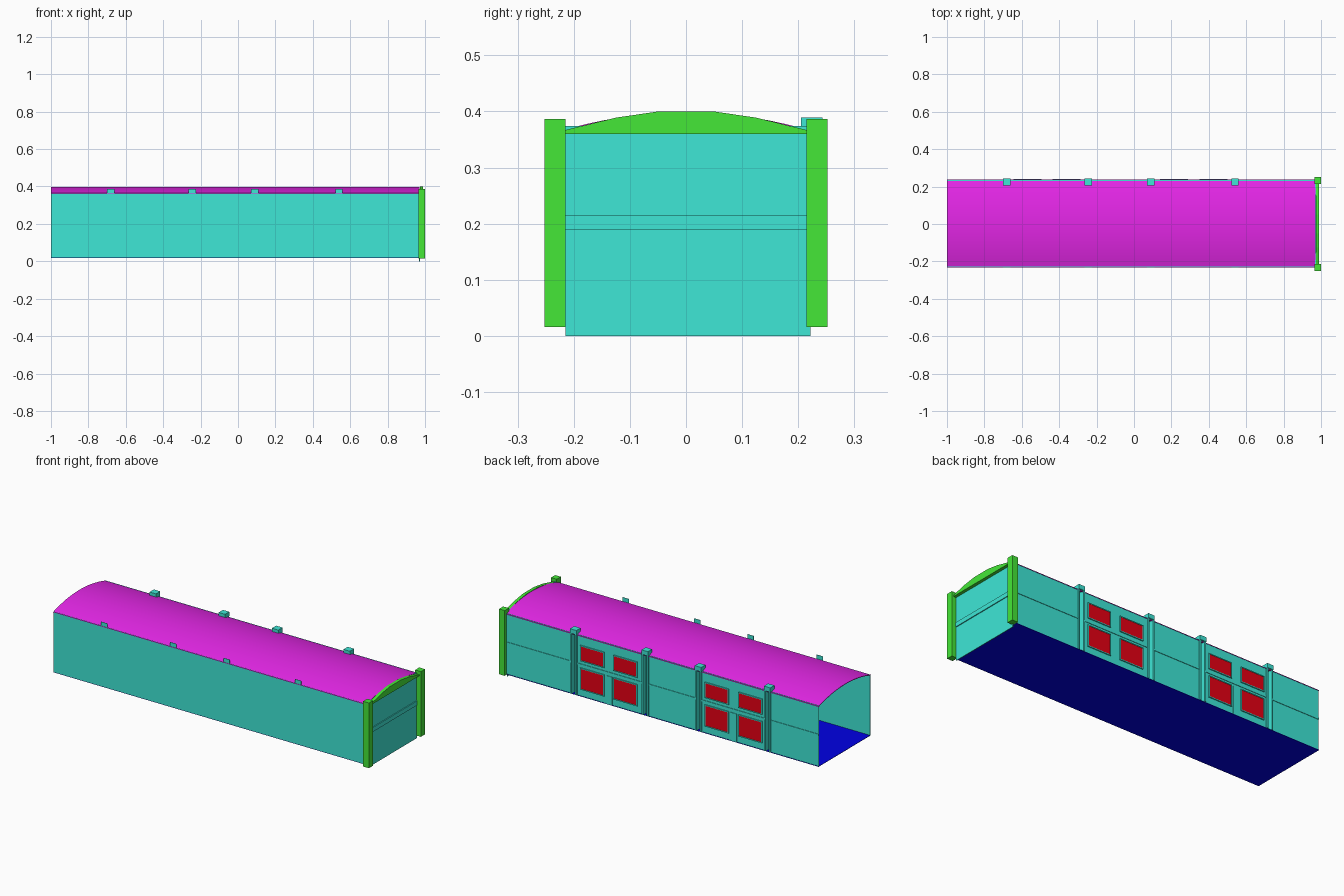
import bpy
import bmesh

cube = bpy.data.objects.get("Cube")
if cube:
    bpy.data.objects.remove(cube, do_unlink=True)


def material(name, rgb):
    mat = bpy.data.materials.new(name)
    mat.use_nodes = True
    mat.diffuse_color = (*rgb, 1)
    mat.node_tree.nodes["Principled BSDF"].inputs["Base Color"].default_value = (*rgb, 1)
    return mat


TEAL = material("teal wall", (0.05, 0.82, 0.69))
MAGENTA = material("magenta roof", (0.78, 0.02, 0.80))
GREEN = material("green trim", (0.06, 0.82, 0.04))
RED = material("red window", (0.95, 0.0, 0.008))
BLUE = material("blue floor", (0.0, 0.0, 0.78))


def finish(name, bm, mat):
    bmesh.ops.recalc_face_normals(bm, faces=bm.faces)
    mesh = bpy.data.meshes.new(name)
    bm.to_mesh(mesh)
    bm.free()
    mesh.materials.append(mat)
    obj = bpy.data.objects.new(name, mesh)
    bpy.context.collection.objects.link(obj)
    return obj


def box(name, mat, x, y, z):
    """Box from (min, max) ranges on each axis."""
    bm = bmesh.new()
    bmesh.ops.create_cube(bm, size=1)
    for v in bm.verts:
        v.co = [r[0] if c < 0 else r[1] for c, r in zip(v.co, (x, y, z))]
    return finish(name, bm, mat)


def extrude_profile(name, mat, points, x):
    """Closed outline in the y-z plane, extruded along x."""
    bm = bmesh.new()
    face = bm.faces.new([bm.verts.new((x[0], y, z)) for y, z in points])
    new = bmesh.ops.extrude_face_region(bm, geom=[face])["geom"]
    for v in new:
        if isinstance(v, bmesh.types.BMVert):
            v.co.x = x[1]
    return finish(name, bm, mat)


FRONT, BACK, END = -0.23, 0.234, 0.968
BASE, EAVES = 0.02, 0.364
PILASTERS = [-0.68, -0.245, 0.09, 0.54]
HALF = 0.02

# Shell: floor, plain front wall, end wall with string course
box("floor", BLUE, (-1, END), (FRONT, BACK + 0.003), (BASE - 0.002, BASE))
box("front_wall", TEAL, (-1, END), (FRONT, FRONT + 0.003), (BASE, EAVES))
box("end_wall", TEAL, (END, END + 0.004), (-0.215, 0.222), (0, 0.374))
box("end_string_course", TEAL, (END, END + 0.009), (-0.215, 0.215), (0.19, 0.215))

# Back wall in lengths between the pilasters, each with a string course
edges = [-1] + [p + s * HALF for p in PILASTERS for s in (-1, 1)] + [END]
for i, span in enumerate(zip(edges[::2], edges[1::2])):
    box(f"back_wall_{i}", TEAL, span, (BACK - 0.003, BACK), (BASE, EAVES))
    box(f"back_string_course_{i}", TEAL, span, (BACK, BACK + 0.003), (0.194, 0.203))

# Channelled pilasters with caps, and matching tabs on the front eaves
for i, p in enumerate(PILASTERS):
    for side, s in (("right", -1), ("left", 1)):
        x = sorted((p + s * HALF, p + s * 0.011))
        box(f"pilaster_{side}_rib_{i}", TEAL, x, (0.212, 0.241), (BASE, EAVES))
    box(f"pilaster_channel_{i}", TEAL, (p - HALF, p + HALF), (0.212, 0.215), (BASE, EAVES))
    box(f"pilaster_cap_{i}", TEAL, (p - HALF, p + HALF), (0.205, 0.243), (EAVES, 0.389))
    box(f"front_tab_{i}", TEAL, (p - HALF, p + HALF), (FRONT - 0.002, FRONT), (EAVES, 0.387))


# Windows: red panes inside thin raised surrounds
def window(tag, x, z):
    rim = 0.005
    out = (BACK, BACK + 0.006)
    box(f"window_pane_{tag}", RED, x, (BACK, BACK + 0.004), z)
    for part, a in (("bottom", z[0] - rim), ("top", z[1])):
        box(f"window_{part}_{tag}", TEAL, (x[0] - rim, x[1] + rim), out, (a, a + rim))
    for part, a in (("right", x[0] - rim), ("left", x[1])):
        box(f"window_{part}_{tag}", TEAL, (a, a + rim), out, z)


for i, x in enumerate([-0.57, -0.36, 0.215, 0.424]):
    window(f"upper_{i}", (x - 0.07, x + 0.07), (0.225, 0.304))
    window(f"lower_{i}", (x - 0.07, x + 0.07), (0.063, 0.176))

# Low piers between each pair of lower windows
for i, x in enumerate([-0.465, 0.32]):
    box(f"window_pier_{i}", TEAL, (x - HALF, x + HALF), (BACK, BACK + 0.003), (BASE, 0.18))

# Shallow barrel roof as a thin curved sheet, just below the gable
steps = 16
eave_front, eave_back = FRONT - 0.002, BACK + 0.003
ys = [eave_front + (eave_back - eave_front) * i / steps for i in range(steps + 1)]
top = [(y, 0.3985 - 0.66 * y * y) for y in ys]
under = [(y, z - 0.003) for y, z in reversed(top)]
roof = extrude_profile("roof", MAGENTA, top + under, (-1, END + 0.003))
bpy.ops.object.select_all(action="DESELECT")
roof.select_set(True)
bpy.context.view_layer.objects.active = roof
bpy.ops.object.shade_smooth_by_angle(angle=0.5)

# Green end frame: faceted gable and two corner posts
half = [(0.215, 0.36), (0.215, 0.367), (0.125, 0.389), (0.05, 0.4)]
outline = half + [(-y, z) for y, z in reversed(half)]
extrude_profile("gable", GREEN, outline, (0.972, 0.99))
for side, s in (("front", -1), ("back", 1)):
    box(f"{side}_corner_post", GREEN, (0.964, 1), sorted((s * 0.215, s * 0.252)), (0.016, 0.387))
